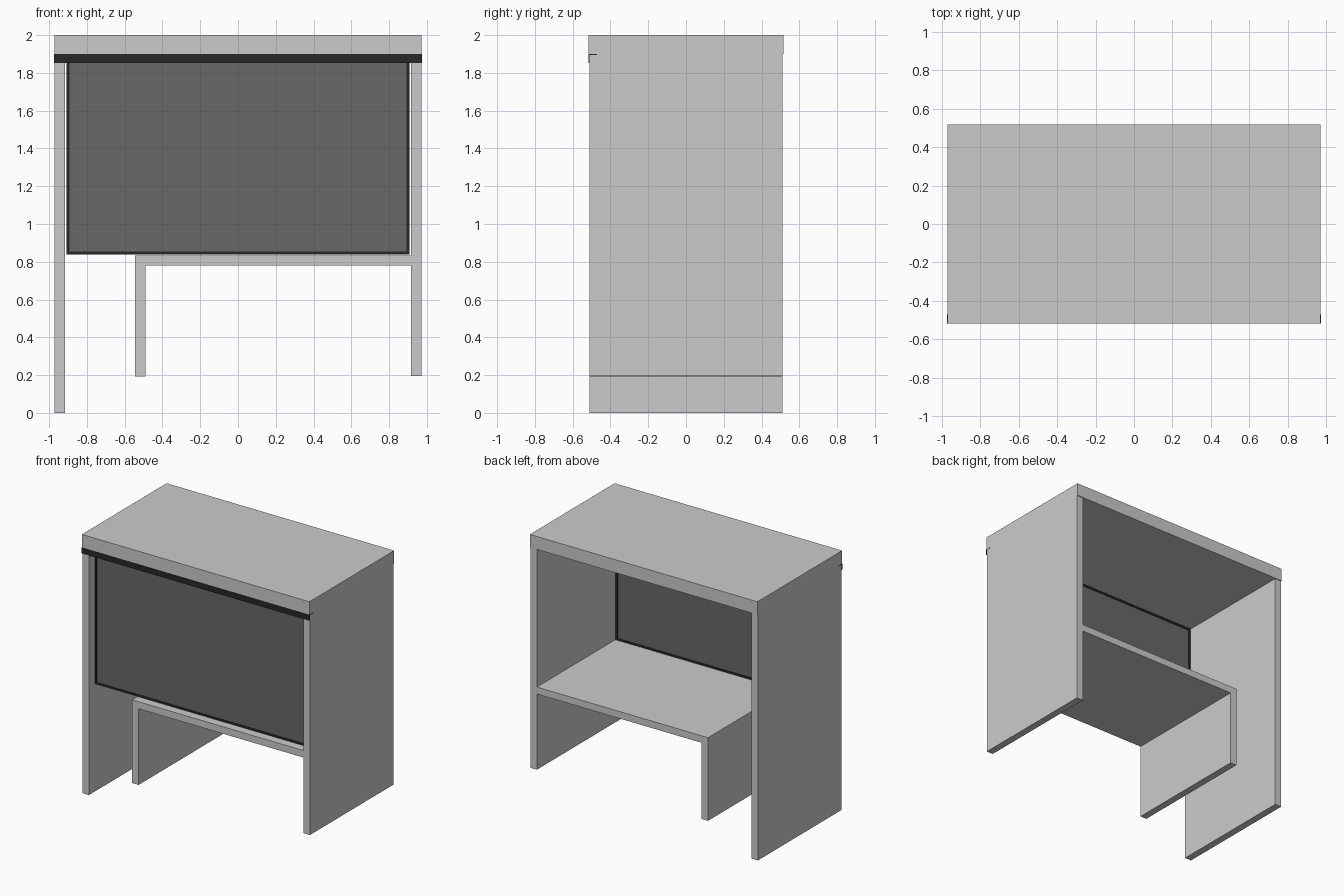
import bpy

if "Cube" in bpy.data.objects:
    bpy.data.objects.remove(bpy.data.objects["Cube"])


def material(name, value):
    m = bpy.data.materials.new(name)
    m.diffuse_color = (value, value, value, 1)
    m.use_nodes = True
    m.node_tree.nodes["Principled BSDF"].inputs["Base Color"].default_value = m.diffuse_color
    return m


def prism(name, profile, axis, lo, hi, mat=None):
    """Extrude a closed 2D profile along x (profile y,z) or y (profile x,z)."""
    def point(a, b, t):
        return (t, a, b) if axis == 'x' else (a, t, b)
    n = len(profile)
    verts = [point(a, b, t) for t in (lo, hi) for a, b in profile]
    faces = [list(range(n))[::-1], list(range(n, 2 * n))]
    faces += [[i, (i + 1) % n, (i + 1) % n + n, i + n] for i in range(n)]
    if axis == 'y':
        faces = [f[::-1] for f in faces]
    mesh = bpy.data.meshes.new(name)
    mesh.from_pydata(verts, [], faces)
    obj = bpy.data.objects.new(name, mesh)
    bpy.context.collection.objects.link(obj)
    if mat:
        mesh.materials.append(mat)
    return obj


def box(name, x0, x1, y0, y1, z0, z1, mat=None):
    return prism(name, [(x0, z0), (x1, z0), (x1, z1), (x0, z1)], 'y', y0, y1, mat)


dark = material("dark_trim", 0.02)
screen = material("dark_panel", 0.14)

W, T, D = 0.972, 0.056, 0.511   # half width, wall thickness, half depth
IN = W - T

# Roof slab and the two side walls of different length
box("roof_slab", -W, W, -0.517, 0.517, 1.9, 2.0)
box("left_wall", -W, -IN, -D, D, 0, 1.9)
box("right_wall", IN, W, -D, D, 0.196, 1.9)

# Inner floor with its supporting leg: one L-shaped section
prism("floor_and_leg",
      [(-0.546, 0.192), (-0.491, 0.192), (-0.491, 0.78), (IN, 0.78),
       (IN, 0.834), (-0.546, 0.834)], 'y', -D, D)

# Angle strip under the front edge of the roof
prism("front_angle_strip",
      [(-0.517, 1.853), (-0.512, 1.853), (-0.512, 1.895), (-0.47, 1.895),
       (-0.47, 1.9), (-0.517, 1.9)], 'x', -W - 0.001, W + 0.001, dark)

# Recessed front panel in a slim frame
X, B, Z0, Z1, Y0, Y1 = 0.908, 0.016, 0.838, 1.893, -0.451, -0.439
for side, s in (("left", -1), ("right", 1)):
    a, b = sorted((s * X, s * (X - B)))
    box(side + "_frame_bar", a, b, Y0, Y1, Z0, Z1, dark)
box("bottom_frame_bar", B - X, X - B, Y0, Y1, Z0, Z0 + B, dark)
box("top_frame_bar", B - X, X - B, Y0, Y1, Z1 - B, Z1, dark)
box("front_panel", B - X, X - B, -0.448, -0.442, Z0 + B, Z1 - B, screen)
